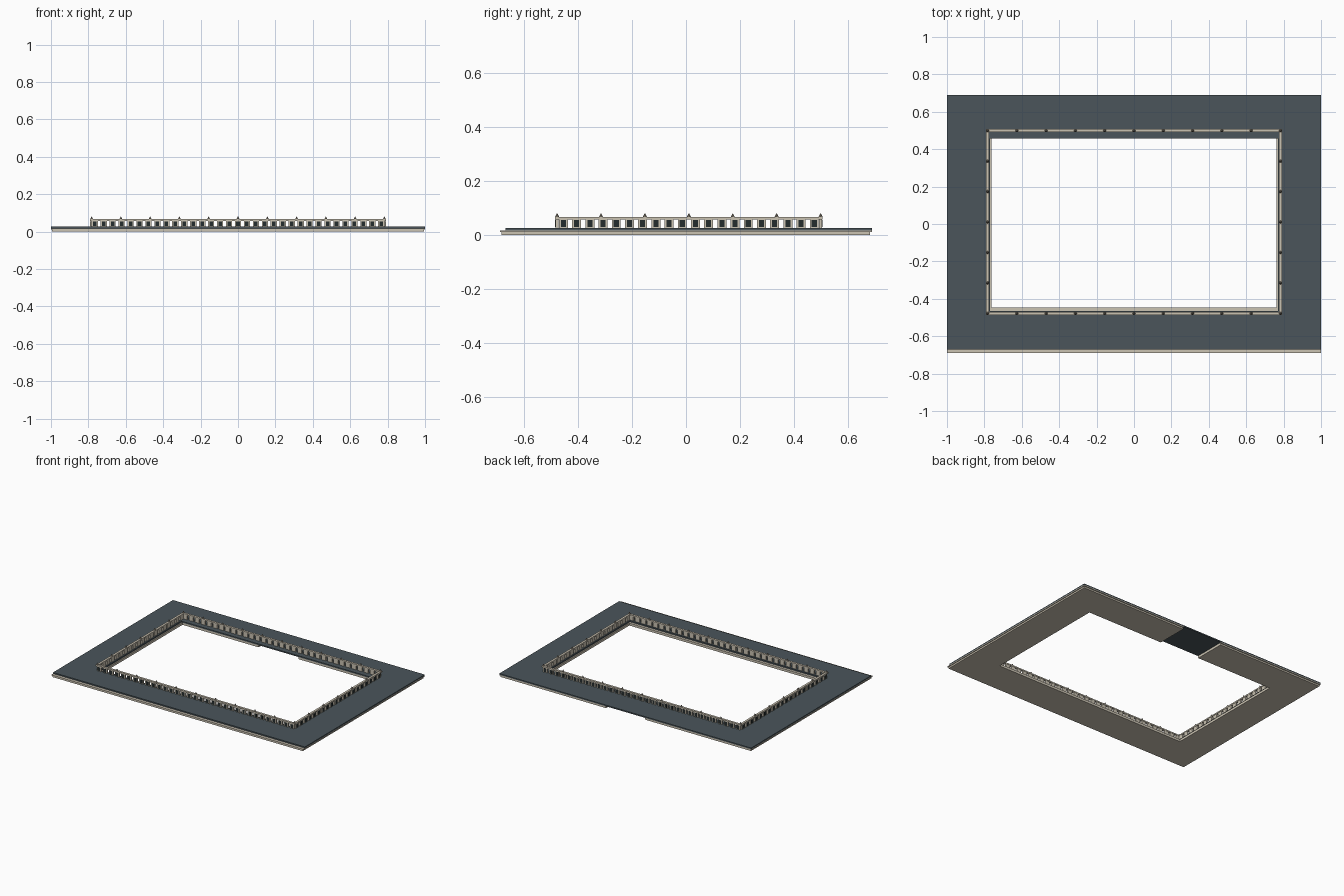
import bpy, bmesh
from mathutils import Matrix, Vector

if "Cube" in bpy.data.objects:
    bpy.data.objects.remove(bpy.data.objects["Cube"])


def material(name, rgb):
    m = bpy.data.materials.new(name)
    m.use_nodes = True
    m.diffuse_color = (*rgb, 1)
    m.node_tree.nodes["Principled BSDF"].inputs["Base Color"].default_value = (*rgb, 1)
    return m


STONE = material("pale stone", (0.60, 0.55, 0.45))
SLATE = material("slate", (0.069, 0.091, 0.105))
DARK = material("dark panel", (0.017, 0.025, 0.026))
FINIAL = material("weathered stone", (0.28, 0.25, 0.20))


def add_box(bm, x0, x1, y0, y1, z0, z1):
    centre = Vector((x0 + x1, y0 + y1, z0 + z1)) / 2
    size = Matrix.Diagonal((x1 - x0, y1 - y0, z1 - z0, 1))
    bmesh.ops.create_cube(bm, size=1, matrix=Matrix.Translation(centre) @ size)


def finish(name, bm, mat):
    mesh = bpy.data.meshes.new(name)
    bm.to_mesh(mesh)
    bm.free()
    mesh.materials.append(mat)
    obj = bpy.data.objects.new(name, mesh)
    bpy.context.collection.objects.link(obj)
    return obj


def ring(name, mat, outer, inner, z0, z1, gap=0):
    """Rectangular frame (x half width, front y, back y), optionally open at the back."""
    bm = bmesh.new()
    ox, of, ob = outer
    ix, inf, inb = inner
    for a, b in ((-ox, -ix), (ix, ox)):
        add_box(bm, a, b, of, ob, z0, z1)
    add_box(bm, -ix, ix, of, inf, z0, z1)
    if gap:
        for a, b in ((-ix, -gap), (gap, ix)):
            add_box(bm, a, b, inb, ob, z0, z1)
    else:
        add_box(bm, -ix, ix, inb, ob, z0, z1)
    return finish(name, bm, mat)


# Cornice, open at the middle of the back, with the roof deck above
HOLE = (0.762, -0.446, 0.459)
GAP = 0.158
ring("cornice_lower", STONE, (0.994, -0.685, 0.683), HOLE, 0, 0.011, GAP)
ring("cornice_upper", STONE, (1, -0.69, 0.69), HOLE, 0.011, 0.017, GAP)
ring("roof_deck", SLATE, (1, -0.67, 0.69), (0.769, -0.464, 0.456), 0.017, 0.026)

# Balustrade runs: centre lines and outward directions
RX, FRONT, BACK = 0.783, -0.478, 0.499
MID = (FRONT + BACK) / 2
HALF = (BACK - FRONT) / 2
RAIL_Z0, RAIL_Z1, BASE_Z = 0.057, 0.066, 0.026
ring("top_rail", STONE, (RX + 0.008, FRONT - 0.008, BACK + 0.008),
     (RX - 0.008, FRONT + 0.008, BACK - 0.008), RAIL_Z0, RAIL_Z1)

balusters, panels, finials = bmesh.new(), bmesh.new(), bmesh.new()


def post(x, y, nx, ny):
    """Square baluster with a dark plate on its outward face."""
    w, d = 0.0165, 0.006
    hx, hy = (w, d) if ny else (d, w)
    add_box(balusters, x - hx, x + hx, y - hy, y + hy, BASE_Z, RAIL_Z0)
    px, py = x + nx * d, y + ny * d
    t, pw = 0.001, 0.0095
    hx, hy = (pw, t) if ny else (t, pw)
    add_box(panels, px - hx, px + hx, py - hy, py + hy, BASE_Z + 0.003, RAIL_Z0 - 0.002)


def finial(x, y):
    bmesh.ops.create_cone(finials, cap_ends=True, segments=8, radius1=0.008, radius2=0.001,
                          depth=0.014, matrix=Matrix.Translation((x, y, RAIL_Z1 + 0.007)))


def spread(count, reach):
    return [reach * (2 * i / (count - 1) - 1) for i in range(count)]


for side in (-1, 1):
    long_y = MID + side * HALF
    for x in spread(33, 0.766):
        post(x, long_y, 0, side)
    for y in spread(20, 0.465):
        post(side * RX, MID + y, side, 0)
    for x in spread(11, RX):
        finial(x, long_y)
    for y in spread(7, HALF)[1:-1]:
        finial(side * RX, MID + y)

finish("balusters", balusters, STONE)
finish("baluster_panels", panels, DARK)
finish("finials", finials, FINIAL)
